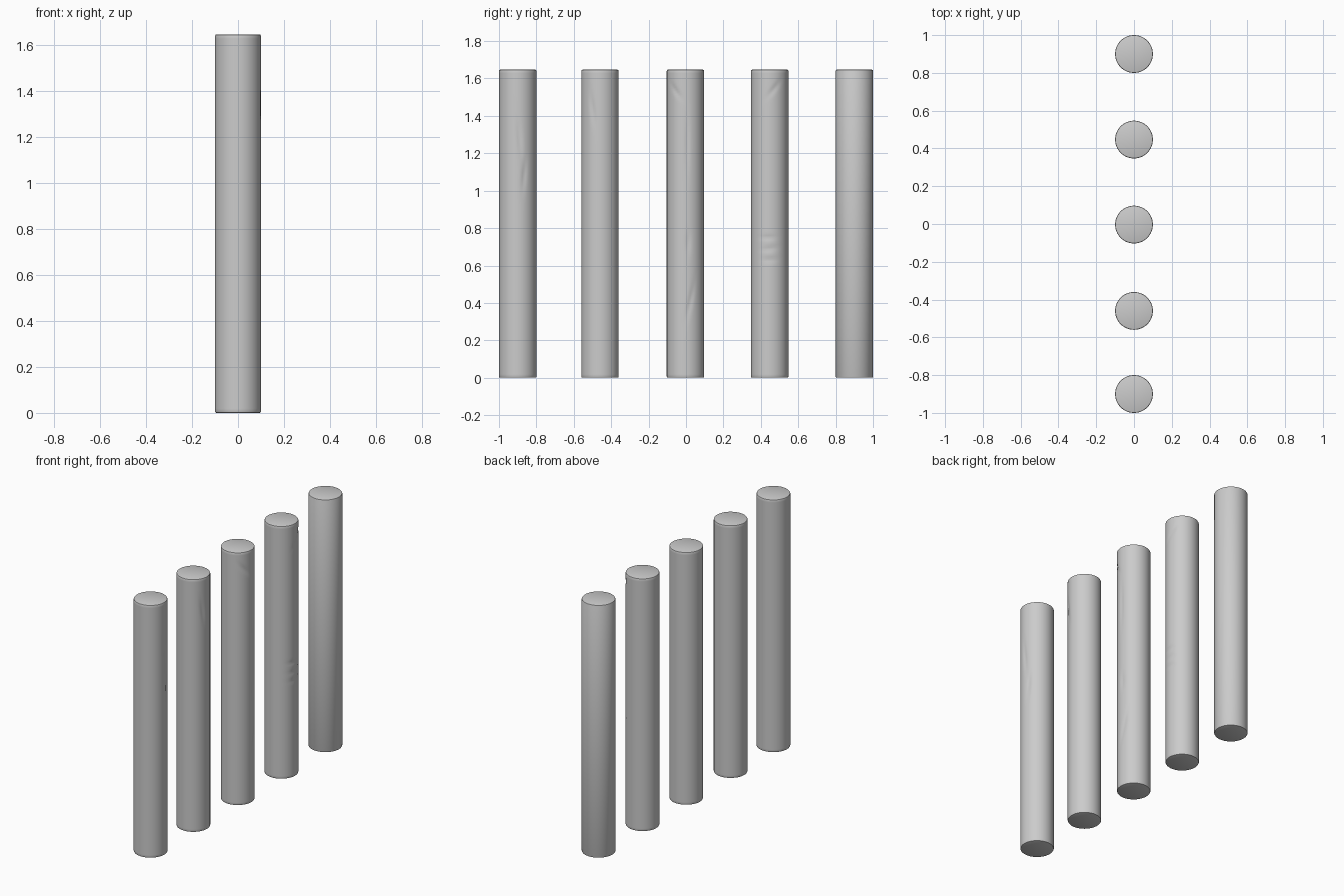
import bpy, bmesh, math

if "Cube" in bpy.data.objects:
    bpy.data.objects.remove(bpy.data.objects["Cube"])

RADIUS, HEIGHT, BEVEL = 0.1, 1.647, 0.006
SIDES, ROWS = 72, 130

# Post centres along y, each with shallow weathering dents:
# (angle from +x in degrees, z, half length, half width, tilt in degrees)
POSTS = [
    (-0.90, [(20, 1.08, 0.08, 0.012, 5), (5, 1.28, 0.10, 0.012, -5)]),
    (-0.46, [(-22, 1.43, 0.08, 0.012, -8)]),
    (-0.003, [(-30, 1.53, 0.05, 0.012, -40), (5, 1.25, 0.15, 0.010, 0),
              (8, 0.72, 0.06, 0.012, 0), (14, 0.40, 0.09, 0.012, 12)]),
    (0.447, [(12, 1.54, 0.05, 0.012, 40), (0, 0.63, 0.04, 0.010, 90),
             (0, 0.69, 0.04, 0.010, 85), (-5, 0.75, 0.04, 0.010, 90)]),
    (0.90, []),
]
DEPTH = 0.004


def dent_depth(angle, z, dents):
    """Inward offset of the bark at an angle and height."""
    total = 0.0
    for a, zc, length, width, tilt in dents:
        d = (angle - math.radians(a) + math.pi) % (2 * math.pi) - math.pi
        s, h, t = d * RADIUS, z - zc, math.radians(tilt)
        along = h * math.cos(t) + s * math.sin(t)
        across = s * math.cos(t) - h * math.sin(t)
        total += DEPTH * math.exp(-(along / length) ** 2 - (across / width) ** 2)
    return total


def make_post(name, y, dents):
    # Outline: rounded foot, straight shaft, rounded top
    outline = [(RADIUS - BEVEL, 0), (RADIUS - BEVEL * 0.3, BEVEL * 0.3)]
    rows = ROWS if dents else 1
    outline += [(RADIUS, BEVEL + (HEIGHT - 2 * BEVEL) * i / rows) for i in range(rows + 1)]
    outline += [(RADIUS - BEVEL * 0.3, HEIGHT - BEVEL * 0.3), (RADIUS - BEVEL, HEIGHT)]

    bm = bmesh.new()
    rings = []
    for r, z in outline:
        ring = []
        for k in range(SIDES):
            a = 2 * math.pi * k / SIDES
            rad = r - dent_depth(a, z, dents)
            ring.append(bm.verts.new((rad * math.cos(a), rad * math.sin(a), z)))
        rings.append(ring)
    for lo, hi in zip(rings, rings[1:]):
        for k in range(SIDES):
            n = (k + 1) % SIDES
            bm.faces.new((lo[k], lo[n], hi[n], hi[k]))
    # Flat end caps
    bm.faces.new(rings[-1])
    bm.faces.new(rings[0][::-1])

    mesh = bpy.data.meshes.new(name)
    bm.to_mesh(mesh)
    bm.free()
    post = bpy.data.objects.new(name, mesh)
    post.location.y = y
    bpy.context.collection.objects.link(post)
    bpy.ops.object.select_all(action='DESELECT')
    post.select_set(True)
    bpy.context.view_layer.objects.active = post
    bpy.ops.object.shade_smooth_by_angle(angle=math.radians(35))


for i, (y, dents) in enumerate(POSTS):
    make_post(f"post_{i + 1}", y, dents)
